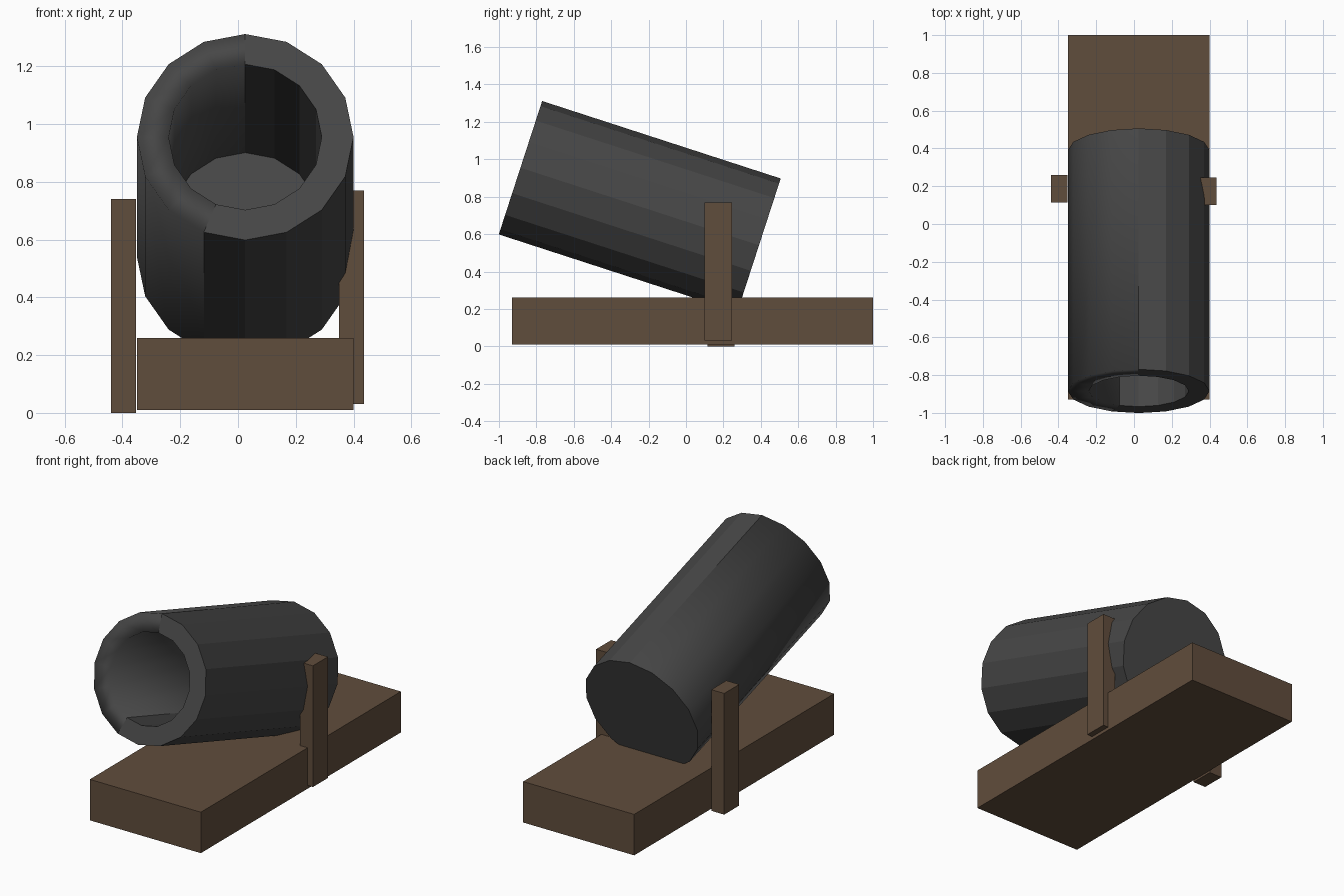
import bpy, bmesh, math
from mathutils import Vector

if "Cube" in bpy.data.objects:
    bpy.data.objects.remove(bpy.data.objects["Cube"])


def material(name, rgb):
    m = bpy.data.materials.new(name)
    m.diffuse_color = (*rgb, 1.0)
    m.use_nodes = True
    m.node_tree.nodes["Principled BSDF"].inputs["Base Color"].default_value = m.diffuse_color
    return m


iron = material("dark iron", (0.062, 0.062, 0.062))
wood = material("brown wood", (0.118, 0.074, 0.045))


def finish(name, bm, mat):
    bmesh.ops.recalc_face_normals(bm, faces=bm.faces)
    me = bpy.data.meshes.new(name)
    bm.to_mesh(me)
    bm.free()
    me.materials.append(mat)
    ob = bpy.data.objects.new(name, me)
    bpy.context.collection.objects.link(ob)
    return ob


def box(name, lo, hi, mat):
    bm = bmesh.new()
    bmesh.ops.create_cube(bm, size=1.0)
    for v in bm.verts:
        v.co = Vector([(a + b) / 2 + c * (b - a) for a, b, c in zip(lo, hi, v.co)])
    return finish(name, bm, mat)


# wooden bed and two side posts
box("base_plank", (-0.35, -0.93, 0.01), (0.40, 1.0, 0.26), wood)
box("left_post", (-0.44, 0.115, 0.0), (-0.353, 0.26, 0.74), wood)
box("right_post", (0.35, 0.10, 0.03), (0.436, 0.245, 0.77), wood)

# barrel: 16-sided tilted tube with a blind bore
SIDES = 16
CX = 0.025
tilt = math.radians(18.0)
axis = Vector((0, math.cos(tilt), -math.sin(tilt)))
up = Vector((0, math.sin(tilt), math.cos(tilt)))
side = Vector((1, 0, 0))
muzzle = Vector((CX, -0.885, 0.955))

bm = bmesh.new()
rings = []
# (distance behind muzzle, radius): breech, muzzle rim, bore mouth, bore end
for dist, r in ((1.341, 0.375), (0.0, 0.375), (0.0, 0.265), (0.99, 0.265)):
    ring = []
    for i in range(SIDES):
        a = 2 * math.pi * i / SIDES
        ring.append(bm.verts.new(muzzle + axis * dist
                                 + (side * math.sin(a) + up * math.cos(a)) * r))
    rings.append(ring)
for a, b in zip(rings, rings[1:]):
    for i in range(SIDES):
        j = (i + 1) % SIDES
        f = bm.faces.new((a[i], a[j], b[j], b[i]))
        # the left half is smooth shaded, the right half faceted
        f.smooth = i > SIDES // 2
bm.faces.new(rings[0])
bm.faces.new(rings[-1])
finish("barrel", bm, iron)
